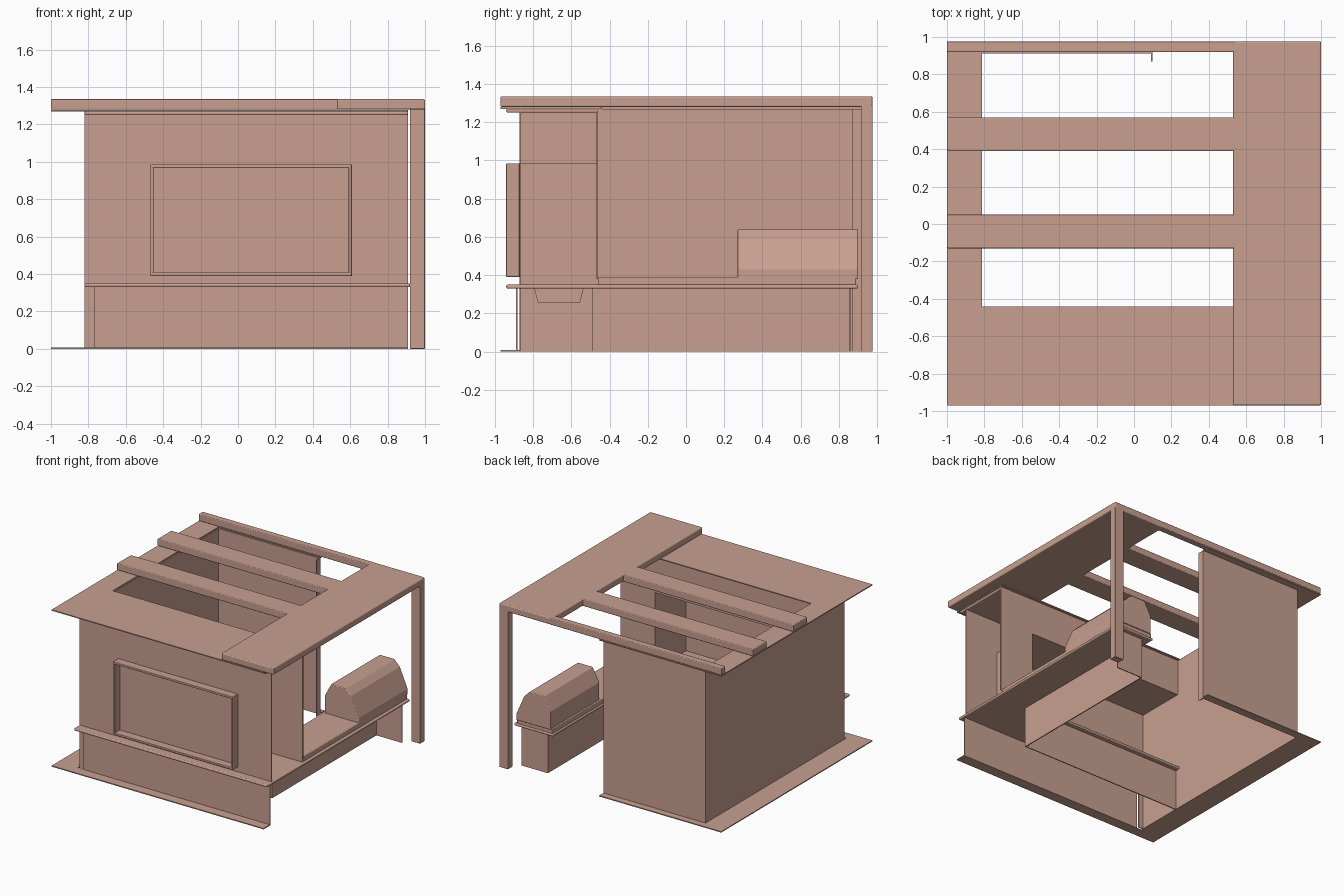
import bpy, bmesh
from mathutils import Vector

cube = bpy.data.objects.get("Cube")
if cube:
    bpy.data.objects.remove(cube, do_unlink=True)

# One clay colour for everything
clay = bpy.data.materials.new("warm clay")
clay.use_nodes = True
COLOR = (0.58, 0.35, 0.28, 1)
clay.diffuse_color = COLOR
clay.node_tree.nodes["Principled BSDF"].inputs["Base Color"].default_value = COLOR

T = 0.008  # sheet thickness


def finish(name, bm, bevel=0):
    bmesh.ops.recalc_face_normals(bm, faces=bm.faces)
    mesh = bpy.data.meshes.new(name)
    bm.to_mesh(mesh)
    bm.free()
    mesh.materials.append(clay)
    ob = bpy.data.objects.new(name, mesh)
    bpy.context.collection.objects.link(ob)
    if bevel:
        mod = ob.modifiers.new("soft edges", "BEVEL")
        mod.width, mod.segments = bevel, 3
    return ob


def box(name, x, y, z, bevel=0):
    """Box from (min, max) pairs."""
    bm = bmesh.new()
    bmesh.ops.create_cube(bm, size=1)
    lo, hi = Vector((x[0], y[0], z[0])), Vector((x[1], y[1], z[1]))
    for v in bm.verts:
        v.co = Vector([(lo[i] + hi[i]) / 2 + v.co[i] * (hi[i] - lo[i]) for i in range(3)])
    return finish(name, bm, bevel)


def prism(name, points, axis, start, end, bevel=0):
    """Extrude an outline along axis 0 (y, z outline), 1 (x, z) or 2 (x, y)."""
    bm = bmesh.new()
    verts = []
    for p in points:
        co = list(p)
        co.insert(axis, start)
        verts.append(bm.verts.new(co))
    face = bm.faces.new(verts)
    new = bmesh.ops.extrude_face_region(bm, geom=[face])["geom"]
    step = Vector((0, 0, 0))
    step[axis] = end - start
    bmesh.ops.translate(bm, verts=[g for g in new if isinstance(g, bmesh.types.BMVert)], vec=step)
    return finish(name, bm, bevel)


LEFT, RIGHT = -0.82, 0.91      # building width
FRONT, BACK = -0.87, 0.92      # building depth
INNER = -0.46                  # inner face of the thick front wall
WIN_L, WIN_R, WIN_B, WIN_T = -0.47, 0.61, 0.39, 0.985

# Roof slab, beams and corner post
box("roof_slab", (0.53, 1), (-0.97, 0.975), (1.28, 1.335), 0.008)
for i, span in enumerate([(0.92, 0.975), (0.39, 0.57), (-0.13, 0.05)]):
    box(f"roof_beam_{i + 1}", (-1, 0.54), span, (1.28, 1.335), 0.006)
box("corner_post", (0.92, 1), (0.915, 0.975), (0, 1.29), 0.004)

# Flat border at ground and roof level, open over the room
for level, z in (("ground", 0), ("roof", 1.27)):
    inner_y = -0.89 if level == "ground" else -0.44
    outline = [(RIGHT, -0.97), (-1, -0.97), (-1, 0.975), (0.1, 0.975),
               (0.1, BACK), (LEFT, BACK), (LEFT, inner_y), (RIGHT, inner_y)]
    prism(f"{level}_border", outline, 2, z, z + T)

# Side wall and back wall with its short return
box("side_wall", (LEFT, LEFT + T), (FRONT, BACK), (0, 1.27))
box("back_wall", (LEFT, 0.1), (BACK - T, BACK), (0, 1.27))
box("back_wall_return", (0.1 - T, 0.1), (BACK - 0.05, BACK), (0, 1.27))

# Front wall: outer sheet, protruding window frame and recessed pane
box("front_wall", (LEFT, RIGHT), (FRONT, FRONT + T), (0.33, 1.27))
box("front_skirt", (-0.77, RIGHT), (-0.89, -0.89 + T), (0, 0.33))
box("front_skirt_side", (LEFT, -0.77), (FRONT, FRONT + T), (0, 0.33))
box("roof_lip", (LEFT, RIGHT), (-0.94, INNER), (1.25, 1.27), 0.008)
W = 0.018
for name, x, z in (("left", (WIN_L, WIN_L + W), (WIN_B, WIN_T)),
                   ("right", (WIN_R - W, WIN_R), (WIN_B, WIN_T)),
                   ("bottom", (WIN_L, WIN_R), (WIN_B, WIN_B + W)),
                   ("top", (WIN_L, WIN_R), (WIN_T - W, WIN_T))):
    box(f"window_frame_{name}", x, (-0.94, FRONT), z, 0.004)

# Inner wall with its wide serving opening and lined reveals
box("inner_wall_header", (LEFT, RIGHT), (INNER - T, INNER), (WIN_T, 1.27))
box("inner_wall_pier", (WIN_R, RIGHT), (INNER - T, INNER), (0.38, WIN_T))
box("opening_ceiling", (LEFT, WIN_R), (FRONT, INNER), (WIN_T - T, WIN_T))
box("opening_side", (WIN_R - T, WIN_R), (FRONT, INNER), (0.35, WIN_T))

# L-shaped worktop with a raised section on the side leg
prism("worktop", [(LEFT, -0.94), (0.92, -0.94), (0.92, 0.9), (0.57, 0.9),
                  (0.57, -0.44), (LEFT, -0.44)], 2, 0.33, 0.35, 0.008)
box("worktop_riser", (0.58, 0.9), (-0.46, 0.89), (0.34, 0.39), 0.006)

# Base panels under the worktop
box("front_base_panel", (LEFT, 0.65), (-0.49, -0.49 + T), (0, 0.33))
box("side_base_panel", (0.65 - T, 0.65), (-0.49, 0.86), (0, 0.33))
box("end_base_panel", (0.65 - T, 0.88), (0.86 - T, 0.86), (0, 0.33))

# Tapered sink below the front worktop
prism("sink", [(-0.8, 0.355), (-0.775, 0.255), (-0.555, 0.255), (-0.53, 0.355)], 0, -0.2, 0.3)

# Grill with a sloped hood on the side worktop
prism("grill", [(0.59, 0.38), (0.9, 0.38), (0.9, 0.43), (0.83, 0.59), (0.78, 0.64),
                (0.65, 0.64), (0.59, 0.53)], 1, 0.27, 0.9, 0.006)
